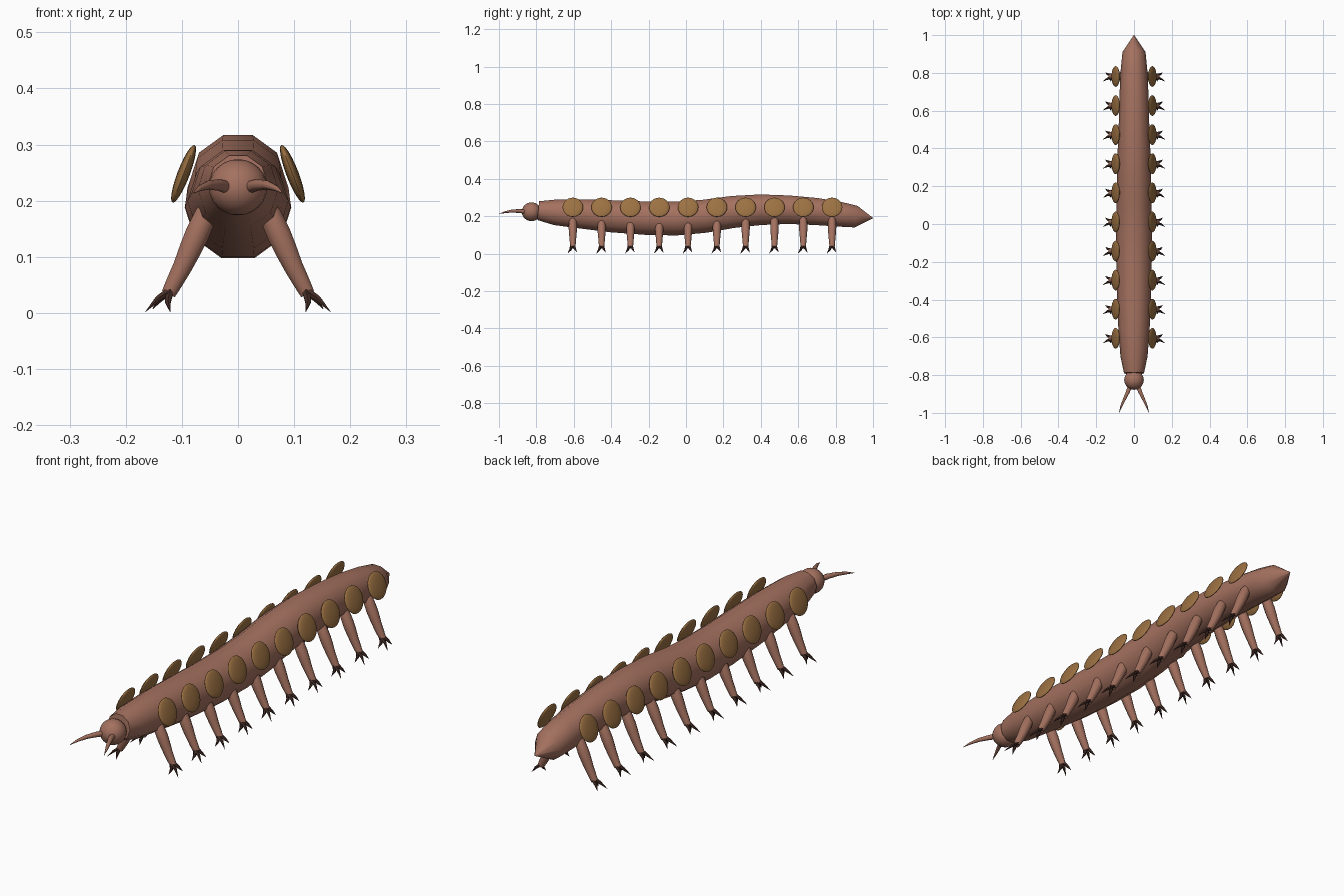
import bpy, bmesh, math
from mathutils import Vector, Matrix

cube = bpy.data.objects.get("Cube")
if cube:
    bpy.data.objects.remove(cube, do_unlink=True)


def material(name, rgb):
    m = bpy.data.materials.new(name)
    m.use_nodes = True
    m.diffuse_color = (*rgb, 1)
    m.node_tree.nodes["Principled BSDF"].inputs["Base Color"].default_value = (*rgb, 1)
    return m


SKIN = material("reddish brown skin", (0.37, 0.165, 0.115))
PLATE = material("ochre plate", (0.33, 0.165, 0.055))
CLAW = material("dark claw", (0.06, 0.027, 0.02))


def finish(name, bm, mat, angle=45):
    bmesh.ops.recalc_face_normals(bm, faces=bm.faces)
    mesh = bpy.data.meshes.new(name)
    bm.to_mesh(mesh)
    bm.free()
    mesh.materials.append(mat)
    obj = bpy.data.objects.new(name, mesh)
    bpy.context.collection.objects.link(obj)
    bpy.ops.object.select_all(action="DESELECT")
    obj.select_set(True)
    bpy.context.view_layer.objects.active = obj
    bpy.ops.object.shade_smooth_by_angle(angle=math.radians(angle))
    return obj


def tube(bm, path, sides, ref):
    """Loft round rings along (x, y, z, radius) points, ref fixes the roll."""
    pts = [Vector(p[:3]) for p in path]
    rings = []
    for i, p in enumerate(pts):
        t = (pts[min(i + 1, len(pts) - 1)] - pts[max(i - 1, 0)]).normalized()
        u = (Vector(ref) - t * t.dot(Vector(ref))).normalized()
        v = t.cross(u)
        ring = []
        for k in range(sides):
            a = math.tau * k / sides
            ring.append(bm.verts.new(p + path[i][3] * (u * math.cos(a) + v * math.sin(a))))
        rings.append(ring)
    for a, b in zip(rings, rings[1:]):
        for k in range(sides):
            n = (k + 1) % sides
            bm.faces.new((a[k], a[n], b[n], b[k]))
    bm.faces.new(rings[0])
    bm.faces.new(rings[-1])


def ball(bm, matrix):
    bmesh.ops.create_uvsphere(bm, u_segments=20, v_segments=12, radius=1, matrix=matrix)


# Body: y, centre height, radius
sections = [(-0.79, 0.23, 0.053), (-0.7, 0.221, 0.072), (-0.55, 0.212, 0.083),
            (-0.4, 0.2, 0.09), (-0.2, 0.189, 0.094), (-0.05, 0.188, 0.095),
            (0.1, 0.2, 0.093), (0.25, 0.223, 0.09), (0.4, 0.235, 0.086),
            (0.55, 0.235, 0.08), (0.7, 0.225, 0.076), (0.82, 0.211, 0.07),
            (0.91, 0.198, 0.061), (1, 0.19, 0.001)]
bm = bmesh.new()
tube(bm, [(0, y, z, r) for y, z, r in sections], 10, (1, 0, 0))
finish("body", bm, SKIN)

# Head
bm = bmesh.new()
ball(bm, Matrix.Translation((0, -0.826, 0.224)) @ Matrix.Diagonal((0.052, 0.052, 0.05, 1)))
finish("head", bm, SKIN)

# Claw tips and middles, measured from the hip's row
claws = [((0.142, -0.012, 0.026), (0.165, -0.026, 0.002)),
         ((0.14, 0.012, 0.024), (0.152, 0.022, 0.007)),
         ((0.125, -0.014, 0.02), (0.121, -0.028, 0.002))]

for s, side in ((1, "left"), (-1, "right")):
    # Antenna
    bm = bmesh.new()
    tube(bm, [(s * 0.02, -0.855, 0.224, 0.012), (s * 0.033, -0.89, 0.228, 0.0105),
              (s * 0.052, -0.93, 0.228, 0.008), (s * 0.068, -0.967, 0.222, 0.005),
              (s * 0.08, -1, 0.213, 0.0005)], 10, (0, 0, 1))
    finish(f"{side}_antenna", bm, SKIN)

    leg_mesh = None
    parts = []
    # Leg
    bm = bmesh.new()
    tube(bm, [(s * 0.045, 0, 0.2, 0.016), (s * 0.057, 0, 0.175, 0.021),
              (s * 0.073, 0, 0.14, 0.0225), (s * 0.085, 0, 0.113, 0.021),
              (s * 0.099, 0, 0.082, 0.018), (s * 0.112, 0, 0.057, 0.016),
              (s * 0.124, 0, 0.034, 0.0135)], 10, (0, 1, 0))
    parts.append(finish(f"{side}_leg", bm, SKIN))

    # Claws
    bm = bmesh.new()
    for mid, tip in claws:
        tube(bm, [(s * 0.121, mid[1] * 0.5, 0.04, 0.008),
                  (s * mid[0], mid[1], mid[2], 0.006),
                  (s * tip[0], tip[1], tip[2], 0.0004)], 6, (0, 1, 0))
    parts.append(finish(f"{side}_claws", bm, CLAW))

    # Side plate: a flattened disc leaning out at the bottom
    bm = bmesh.new()
    ball(bm, Matrix.Translation((s * 0.097, 0, 0.248))
         @ Matrix.Rotation(-s * math.radians(21), 4, "Y")
         @ Matrix.Diagonal((0.011, 0.055, 0.055, 1)))
    parts.append(finish(f"{side}_plate", bm, PLATE, 60))

    # Repeat along the body
    for part in parts:
        base = part.name
        for i in range(10):
            obj = part if i == 0 else part.copy()
            if i:
                bpy.context.collection.objects.link(obj)
            obj.name = f"{base}_{i + 1}"
            obj.location.y = -0.605 + i * 0.154
